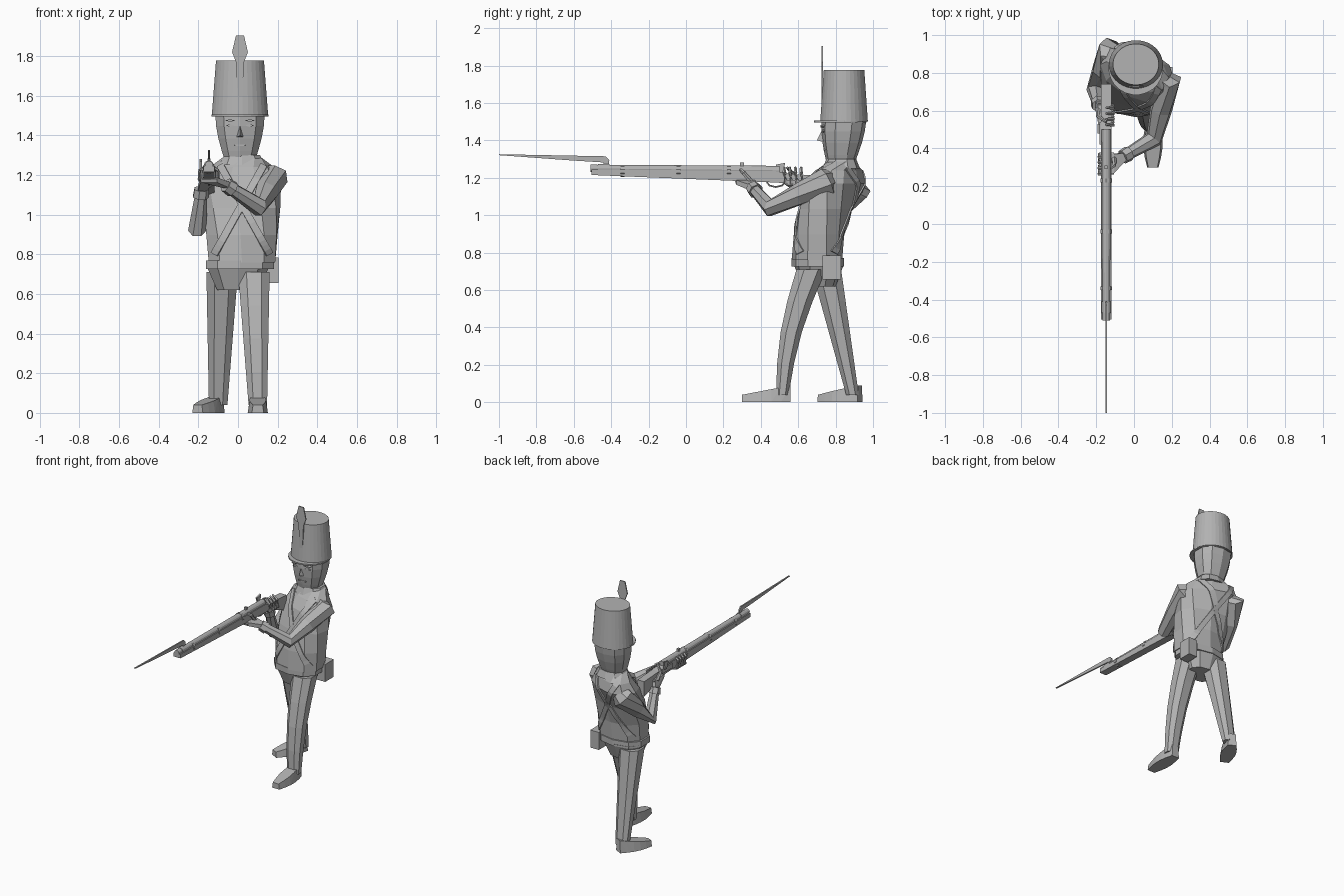
import bpy, bmesh, math
from mathutils import Vector, Matrix
from mathutils.bvhtree import BVHTree

cube = bpy.data.objects.get("Cube")
if cube:
    bpy.data.objects.remove(cube)

# One plain grey for every part
shade = (.45, .45, .45, 1)
grey = bpy.data.materials.new("plain_grey")
grey.use_nodes = True
grey.diffuse_color = shade
grey.node_tree.nodes["Principled BSDF"].inputs["Base Color"].default_value = shade


def finish(name, bm):
    bmesh.ops.recalc_face_normals(bm, faces=bm.faces)
    mesh = bpy.data.meshes.new(name)
    bm.to_mesh(mesh)
    bm.free()
    mesh.materials.append(grey)
    part = bpy.data.objects.new(name, mesh)
    bpy.context.collection.objects.link(part)
    return part


def lerp(start, end, t):
    return start + (end - start) * t


def steps(count):
    return [i / count for i in range(count + 1)]


def loft(name, rings):
    """Skin equal point rings and cap both ends."""
    bm = bmesh.new()
    rows = [[bm.verts.new(point) for point in ring] for ring in rings]
    for low, high in zip(rows, rows[1:]):
        for i in range(len(low)):
            bm.faces.new((low[i - 1], low[i], high[i], high[i - 1]))
    bm.faces.new(rows[0])
    bm.faces.new(rows[-1])
    return finish(name, bm)


def oval(x, y, z, wide, deep, turn=0, sides=10):
    """Level ring; coarse rings are slightly squared off."""
    power = .85 if sides < 20 else 1
    spin = Matrix.Rotation(math.radians(turn), 3, 'Z')
    ring = []
    for i in range(sides):
        angle = math.tau * (i + .5) / sides
        u, v = [math.copysign(abs(k) ** power, k) for k in (math.cos(angle), math.sin(angle))]
        ring.append(Vector((x, y, z)) + spin @ Vector((wide * u, deep * v, 0)))
    return ring


def taper(name, x, y, bottom, top, wide, deep, scale=1, sides=10):
    """Upright oval drum whose top is scaled."""
    return loft(name, [oval(x, y, bottom, wide, deep, 0, sides),
                       oval(x, y, top, wide * scale, deep * scale, 0, sides)])


def tube(name, path, radii, sides=7):
    points = [Vector(point) for point in path]
    rings = []
    for i, point in enumerate(points):
        along = points[min(i + 1, len(points) - 1)] - points[max(i - 1, 0)]
        frame = along.to_track_quat('Z', 'X')
        angles = [math.tau * k / sides for k in range(sides)]
        rings.append([point + frame @ Vector((math.cos(a), math.sin(a), 0)) * radii[i] for a in angles])
    return loft(name, rings)


def hull(name, points):
    bm = bmesh.new()
    for point in points:
        bm.verts.new(point)
    result = bmesh.ops.convex_hull(bm, input=bm.verts)
    spare = set(result["geom_interior"] + result["geom_unused"])
    bmesh.ops.delete(bm, geom=[v for v in spare if isinstance(v, bmesh.types.BMVert)], context='VERTS')
    return finish(name, bm)


def box_points(centre, size):
    x, y, z = centre
    return [Vector((x + a * size[0] / 2, y + b * size[1] / 2, z + c * size[2] / 2))
            for a in (-1, 1) for b in (-1, 1) for c in (-1, 1)]


def plate(name, outline, x, thickness):
    """Upright sheet from a side outline of (y, z)."""
    return loft(name, [[(x + side * thickness / 2, y, z) for y, z in outline] for side in (-1, 1)])


# Jacket twists toward the shoulders, then closes to the neck
trunk = [oval(.02, lerp(.7, .8, t * t), lerp(.76, 1.17, t), lerp(.175, .205, t), .135, -27 * t * t)
         for t in steps(3)]
jacket = loft("jacket", trunk + [oval(.02, .82, 1.24, .17, .1, -27), oval(.02, .83, 1.29, .1, .08)])
taper("collar", .02, .83, 1.25, 1.3, .12, .1, .8)
taper("belt", .01, .705, .725, .77, .178, .14)
taper("hips", 0, .71, .62, .74, .11, .09, 1.5)
hull("pouch", box_points((.17, .78, .72), (.07, .1, .13)))

# Cross belts laid onto the jacket
bm = bmesh.new()
bm.from_mesh(jacket.data)
surface = BVHTree.FromBMesh(bm)
bm.free()


def strap(name, start, end, facing):
    start, end = Vector(start), Vector(end)
    across = (end - start).orthogonal().normalized() * .018
    bm = bmesh.new()
    rows = []
    for t in steps(20):
        middle = start.lerp(end, t)
        hits = [surface.ray_cast(Vector((p.x, .75 + facing, p.y)), Vector((0, -facing, 0)))[0]
                for p in (middle - across, middle + across)]
        if all(hits):
            rows.append([bm.verts.new(hit + Vector((0, facing * .006, 0))) for hit in hits])
    for low, high in zip(rows, rows[1:]):
        bm.faces.new(low + high[::-1])
    part = finish(name, bm)
    thickness = part.modifiers.new("thickness", 'SOLIDIFY')
    thickness.thickness = .008
    thickness.offset = 0


for word, facing in (("front", -1), ("back", 1)):
    strap(word + "_left_strap", (.13, 1.25), (-.12, .8), facing)
    strap(word + "_right_strap", (-.09, 1.25), (.16, .8), facing)

# Head swells from the jaw to the brow
head_rings = []
for t in steps(4):
    half = lerp(.075, .13, math.sin(t * math.pi / 2))
    head_rings.append(oval(.01, lerp(.825, .845, t), lerp(1.26, 1.51, t), half, half * .92))
loft("head", head_rings)
hull("nose", [(.01, .735, 1.47), (.01, .7, 1.4), (-.01, .74, 1.39), (.03, .74, 1.39)])
hull("mouth", box_points((.01, .745, 1.35), (.06, .02, .008)))


def lens(name, x, y, z, wide, high):
    hull(name, [(x + a * wide, y + depth, z + b * high) for depth in (0, .03)
                for a, b in ((-1, 0), (0, 1), (1, 0), (0, -1))])


for word, side in (("right", -1), ("left", 1)):
    x = .01 + side * .05
    lens(word + "_eye", x, .73, 1.45, .022, .008)
    lens(word + "_brow", x, .72, 1.475, .028, .006)

# Hat with visor and plume
taper("hat", .01, .845, 1.5, 1.777, .143, .128, .85, 32)
taper("visor", .01, .825, 1.496, 1.506, .145, .142, 1, 24)
plume_half = ((.012, 1.6), (.02, 1.77), (.04, 1.82), (.02, 1.905))
plume = [(.01 + w, z) for w, z in plume_half] + [(.01 - w, z) for w, z in reversed(plume_half)]
loft("plume", [[(x, y, z) for x, z in plume] for y in (.724, .732)])


def leg(name, ankle, hip, bow):
    """Tapered leg whose knee bows along y."""
    rings = []
    for t in steps(4):
        x, y, z = Vector(ankle).lerp(Vector(hip), t)
        rings.append(oval(x, y - bow * math.sin(math.pi * t), z,
                          lerp(.05, .085, t), lerp(.036, .085, t), 0, 8))
    loft(name, rings)


def shoe(name, heel, length, turn):
    """Wedge with a rounded sole, lower toward the toe."""
    spin = Matrix.Rotation(math.radians(turn), 3, 'Z')
    points = []
    for t in steps(5):
        half = .03 + .022 * math.sin(math.pi * t)
        for side in (-half, half):
            for point in ((side, -t * length, 0), (side * .8, -t * length, lerp(.09, .04, t))):
                points.append(Vector(heel) + spin @ Vector(point))
    hull(name, points)


# Left leg strides forward, right leg trails with the toe out
leg("left_leg", (.1, .515, .04), (.08, .67, .71), .03)
leg("right_leg", (-.1, .89, .04), (-.08, .75, .71), 0)
shoe("left_shoe", (.1, .56, 0), .26, 0)
shoe("right_shoe", (-.095, .93, 0), .24, -27)


def sleeve(side, shoulder, elbow, wrist):
    shoulder, elbow, wrist = map(Vector, (shoulder, elbow, wrist))
    root = shoulder.lerp(Vector((.02, .82, 1.22)), .5)
    upper = shoulder.lerp(elbow, .5)
    tube(side + "_sleeve", (root, shoulder, upper, elbow, wrist), (.05, .075, .06, .048, .03))
    tube(side + "_cuff", (elbow.lerp(wrist, .8), wrist), (.042, .038))


# Musket
gun = -.147


def hand(side, wrist, y, near, far):
    """Palm under the stock with curled fingers and a thumb."""
    base = 1.175
    palm = box_points(((near + far) / 2, y, base), (abs(far - near), .1, .025))
    hull(side + "_palm", palm + box_points(wrist, (.035, .04, .03)))
    for i in range(4):
        knuckle = y + .03 * (i - 1.5)
        tube(f"{side}_finger_{i + 1}", ((near, knuckle, base), (far, knuckle, base),
                                        (far, knuckle - .01, base + .05), (gun, knuckle - .01, base + .08)),
             (.013, .013, .01, .007), 5)
    tube(side + "_thumb", ((near, y + .03, base), (near, y - .01, base + .05), (gun, y - .04, base + .08)),
         (.014, .011, .007), 5)


left_wrist, right_wrist = (-.06, .355, 1.15), (-.185, .625, 1.13)
sleeve("left", (.18, .755, 1.18), (.105, .45, 1.04), left_wrist)
sleeve("right", (-.125, .915, 1.14), (-.205, .71, .93), right_wrist)
hand("left", left_wrist, .32, -.105, -.185)
hand("right", right_wrist, .58, -.19, -.11)

tube("barrel", ((gun, -.51, 1.25), (gun, .5, 1.24)), (.02, .024), 12)
wood = [box_points((gun, y, z), (.055, .01, high)) for y, z, high in
        ((-.5, 1.23, .03), (.48, 1.205, .06), (.56, 1.195, .05), (.735, 1.155, .11))]
hull("fore_stock", wood[0] + wood[1])
hull("stock_wrist", wood[1] + wood[2])
hull("butt", wood[2] + wood[3])
for i, y in enumerate((-.35, -.05, .22)):
    tube(f"barrel_band_{i + 1}", ((gun, y, 1.235), (gun, y + .02, 1.235)), (.032, .032), 10)
hull("lock_plate", box_points((gun - .03, .48, 1.21), (.01, .12, .035)))
plate("hammer", [(.5, 1.22), (.52, 1.22), (.53, 1.28), (.48, 1.27)], gun - .04, .012)
hull("rear_sight", box_points((gun, .3, 1.265), (.016, .02, .035)))
tube("trigger_guard", [(gun, .48 - .05 * math.cos(math.pi * t), 1.18 - .03 * math.sin(math.pi * t))
                       for t in steps(4)], [.005] * 5, 5)

# Bayonet on its cranked arm
tube("bayonet_socket", ((gun, -.47, 1.25), (gun, -.41, 1.25)), (.024, .024), 12)
plate("bayonet", [(-.44, 1.25), (-.415, 1.25), (-.41, 1.295), (-.43, 1.315), (-1, 1.326),
                  (-1, 1.321), (-.6, 1.292), (-.44, 1.282)], gun, .01)
